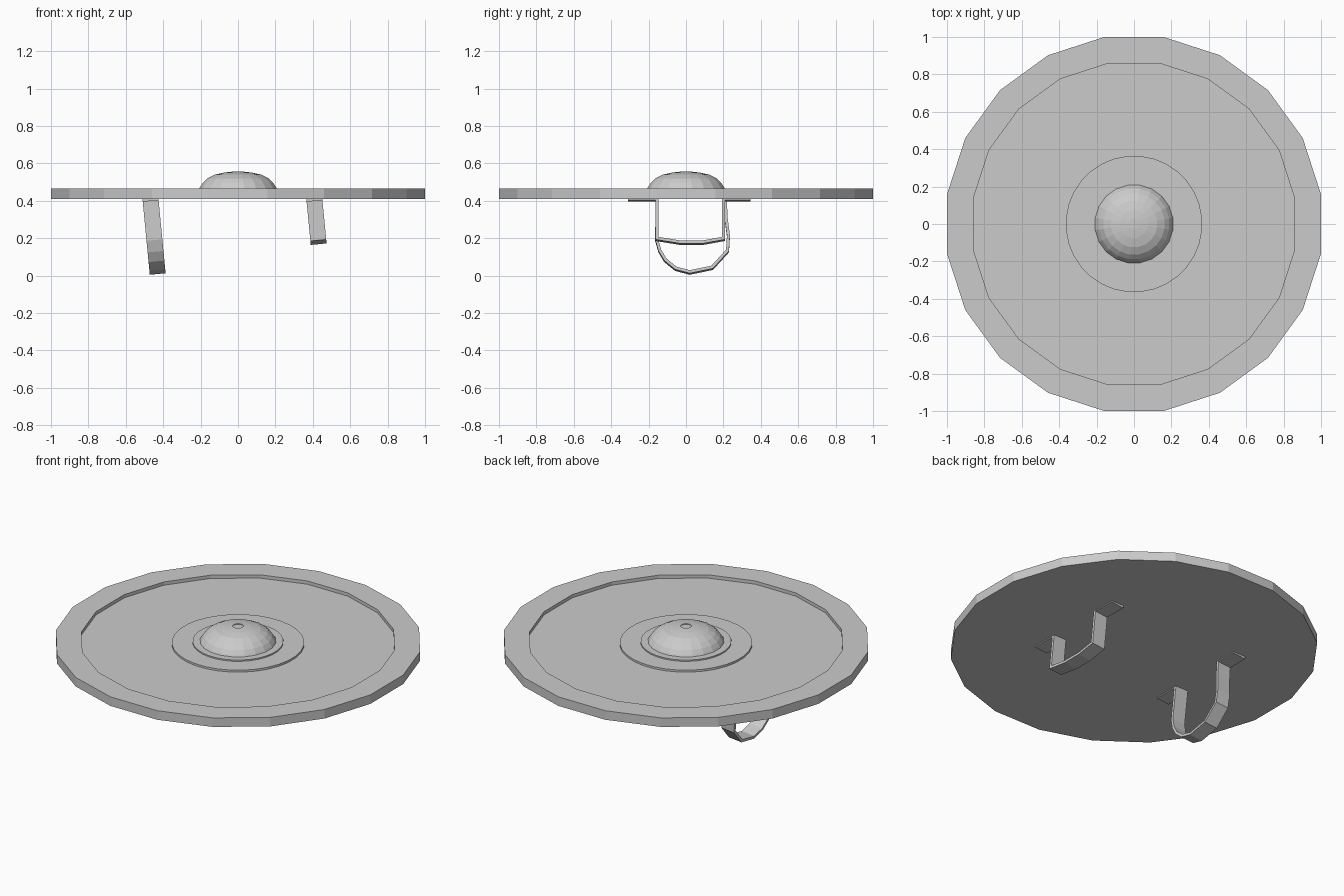
import bpy, bmesh, math
from mathutils import Matrix, Vector

cube = bpy.data.objects.get("Cube")
if cube:
    bpy.data.objects.remove(cube, do_unlink=True)

grey = bpy.data.materials.new("plain grey")
grey.use_nodes = True
colour = (0.6, 0.6, 0.6, 1)
grey.diffuse_color = colour
grey.node_tree.nodes["Principled BSDF"].inputs["Base Color"].default_value = colour


def add_object(name, bm):
    bmesh.ops.recalc_face_normals(bm, faces=bm.faces)
    mesh = bpy.data.meshes.new(name)
    bm.to_mesh(mesh)
    bm.free()
    mesh.materials.append(grey)
    obj = bpy.data.objects.new(name, mesh)
    bpy.context.collection.objects.link(obj)
    return obj


def lathe(name, profile, sides):
    """Turn (radius, height) points round z, capping both ends."""
    bm = bmesh.new()
    rings = []
    for r, z in profile:
        angles = [math.tau * (i + 0.5) / sides for i in range(sides)]
        rings.append([bm.verts.new((r * math.cos(a), r * math.sin(a), z)) for a in angles])
    for low, high in zip(rings, rings[1:]):
        for i in range(sides):
            j = (i + 1) % sides
            bm.faces.new((low[i], low[j], high[j], high[i]))
    bm.faces.new(rings[0])
    bm.faces.new(rings[-1])
    return add_object(name, bm)


def strap(name, path, x, width=0.085, thickness=0.016, tilt=-5.5):
    """Bend a flat band along (y, z) points, then lean it sideways."""
    pts = [Vector(p) for p in path]
    bm = bmesh.new()
    sections = []
    for i, p in enumerate(pts):
        d0 = (p - pts[max(i - 1, 0)]).normalized()
        d1 = (pts[min(i + 1, len(pts) - 1)] - p).normalized()
        t = (d0 + d1).normalized()
        n = Vector((-t.y, t.x))
        # Widen the mitre so the band keeps its thickness round corners
        other = d1 if d1.length else d0
        n *= thickness / 2 / max(abs(t.dot(other)), 0.5)
        sections.append([bm.verts.new((sx * width / 2, p.x + s * n.x, p.y + s * n.y))
                         for sx, s in ((-1, -1), (1, -1), (1, 1), (-1, 1))])
    for a, b in zip(sections, sections[1:]):
        for i in range(4):
            j = (i + 1) % 4
            bm.faces.new((a[i], a[j], b[j], b[i]))
    bm.faces.new(sections[0])
    bm.faces.new(sections[-1])
    pivot = Matrix.Translation((x, 0, 0.41))
    lean = Matrix.Rotation(math.radians(tilt), 4, "Y")
    bm.transform(pivot @ lean @ Matrix.Translation((0, 0, -0.41)))
    return add_object(name, bm)


# Shield board with a raised rim
R = 1 / math.cos(math.pi / 20)
lathe("board_and_rim", [(R, 0.41), (R, 0.465), (0.87, 0.465), (0.87, 0.445)], 20)

# Stepped mount and central boss
lathe("boss_mount", [(0.365, 0.44), (0.365, 0.457), (0.25, 0.457), (0.25, 0.465)], 32)
lathe("boss_dome", [(0.213, 0.46), (0.205, 0.475), (0.19, 0.497), (0.165, 0.52),
                    (0.125, 0.54), (0.075, 0.551), (0.03, 0.556), (0.03, 0.552)], 20)

# Deep arm strap and shallow hand grip underneath, each with flat feet
strap("arm_strap", [(-0.31, 0.407), (-0.155, 0.407), (-0.157, 0.19), (-0.14, 0.13),
                    (-0.11, 0.08), (-0.055, 0.035), (0.02, 0.015), (0.14, 0.04),
                    (0.222, 0.13), (0.227, 0.21), (0.215, 0.3), (0.21, 0.407),
                    (0.345, 0.407)], -0.468)
strap("hand_grip", [(-0.31, 0.407), (-0.155, 0.407), (-0.155, 0.195), (-0.03, 0.175),
                    (0.09, 0.175), (0.2, 0.195), (0.2, 0.407), (0.345, 0.407)], 0.408)
